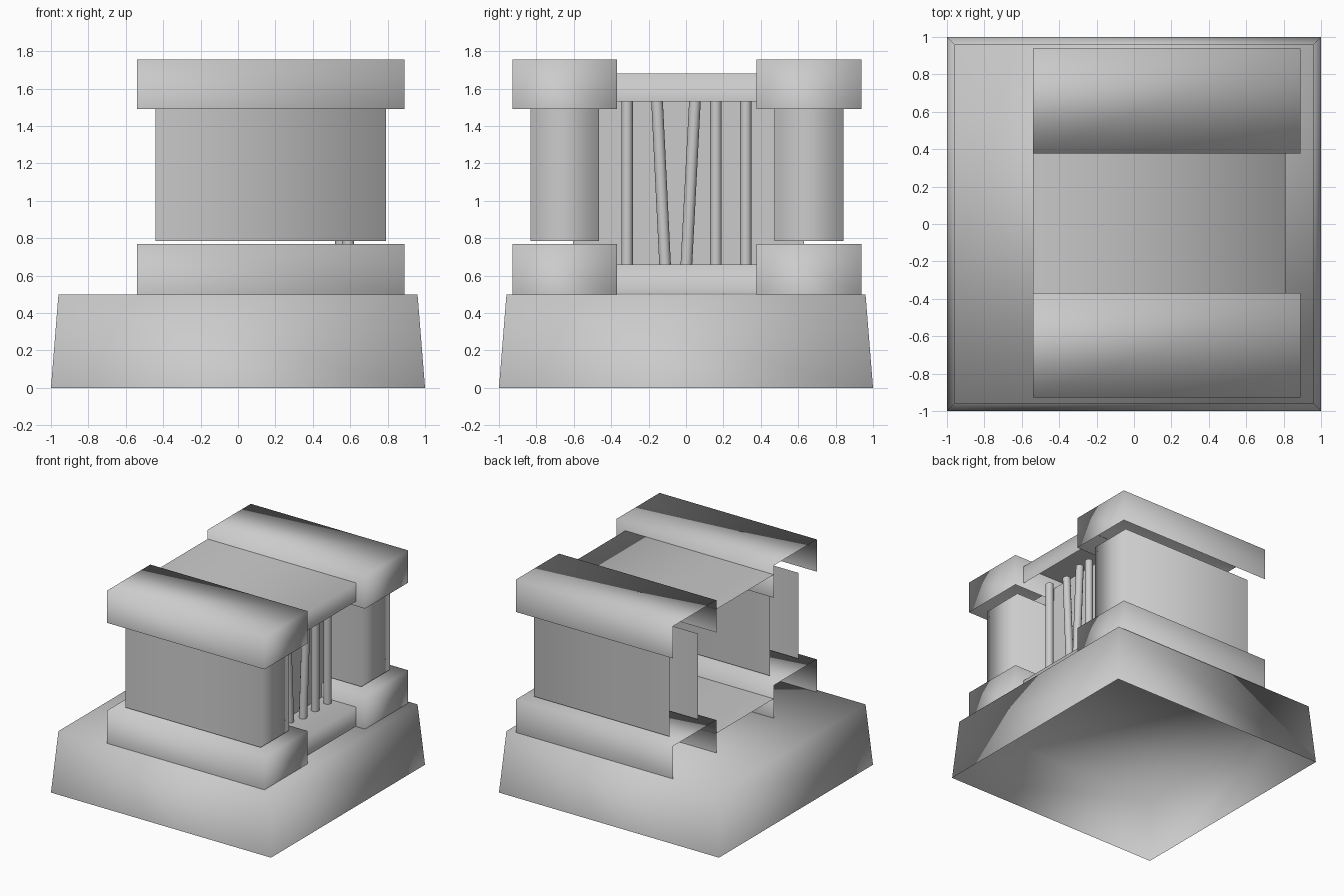
import bpy, bmesh
from mathutils import Vector

cube = bpy.data.objects.get("Cube")
if cube:
    bpy.data.objects.remove(cube, do_unlink=True)

grey = bpy.data.materials.new("plain grey")
grey.use_nodes = True
grey.diffuse_color = (0.6, 0.6, 0.6, 1)
grey.node_tree.nodes["Principled BSDF"].inputs["Base Color"].default_value = (0.6, 0.6, 0.6, 1)

DIRECTIONS = {"-x": (-1, 0, 0), "+x": (1, 0, 0), "-y": (0, -1, 0),
              "+y": (0, 1, 0), "-z": (0, 0, -1), "+z": (0, 0, 1)}


def finish(name, bm):
    mesh = bpy.data.meshes.new(name)
    for face in bm.faces:
        face.smooth = True
    bm.to_mesh(mesh)
    bm.free()
    mesh.materials.append(grey)
    obj = bpy.data.objects.new(name, mesh)
    bpy.context.collection.objects.link(obj)
    return obj


def shell(name, xs, ys, zs, open_sides, taper=1.0):
    """Thin soft-shaded box with the listed sides left open."""
    bm = bmesh.new()
    bmesh.ops.create_cube(bm, size=1)
    bm.normal_update()
    gone = [f for f in bm.faces
            if any(f.normal.dot(Vector(DIRECTIONS[s])) > 0.9 for s in open_sides)]
    bmesh.ops.delete(bm, geom=gone, context="FACES")
    for v in bm.verts:
        shrink = taper if v.co.z > 0 else 1.0
        for axis, (low, high) in enumerate((xs, ys, zs)):
            scale = shrink if axis < 2 else 1.0
            v.co[axis] = (low + high) / 2 + v.co[axis] * (high - low) * scale
    return finish(name, bm)


def bar(name, bottom, top, radius=0.031):
    """Open round bar between two points."""
    a, b = Vector(bottom), Vector(top)
    bm = bmesh.new()
    bmesh.ops.create_cone(bm, cap_ends=False, segments=12, radius1=radius,
                          radius2=radius, depth=(b - a).length)
    turn = (b - a).to_track_quat("Z", "Y").to_matrix()
    bmesh.ops.rotate(bm, verts=bm.verts, matrix=turn)
    bmesh.ops.translate(bm, verts=bm.verts, vec=(a + b) / 2)
    return finish(name, bm)


# Tapered plinth
shell("base", (-1, 1), (-1, 1), (0, 0.5), ["-z"], taper=0.96)

# Two side walls, each with a footing and a cap
for side, y in (("right", -0.648), ("left", 0.658)):
    wide = (y - 0.28, y + 0.28)
    shell(side + "_footing", (-0.54, 0.89), wide, (0.5, 0.77), ["-x", "-z"])
    shell(side + "_cap", (-0.54, 0.89), wide, (1.49, 1.755), ["-x", "-z"])
    shell(side + "_wall", (-0.44, 0.79), (y - 0.184, y + 0.184), (0.785, 1.49),
          ["-x", "-z", "+z"])

# Sill and lintel bridging the walls
for name, zs in (("sill", (0.505, 0.66)), ("lintel", (1.53, 1.68))):
    shell(name, (-0.54, 0.81), (-0.37, 0.38), zs, ["-x", "-y", "+y", "-z"])

# Panel closing the opening behind the bars
shell("back_panel", (0.4, 0.5), (-0.605, 0.63), (0.6, 1.6),
      ["-x", "-y", "+y", "-z", "+z"])

# Bars, two of them bent out of line: (bottom y, top y, x)
bars = [(-0.315, -0.315, 0.59), (-0.11, -0.157, 0.55), (0.0, 0.05, 0.59),
        (0.16, 0.16, 0.59), (0.32, 0.32, 0.59)]
for i, (low, high, x) in enumerate(bars):
    bar("bar_%d" % (i + 1), (x, low, 0.62), (x, high, 1.58))
